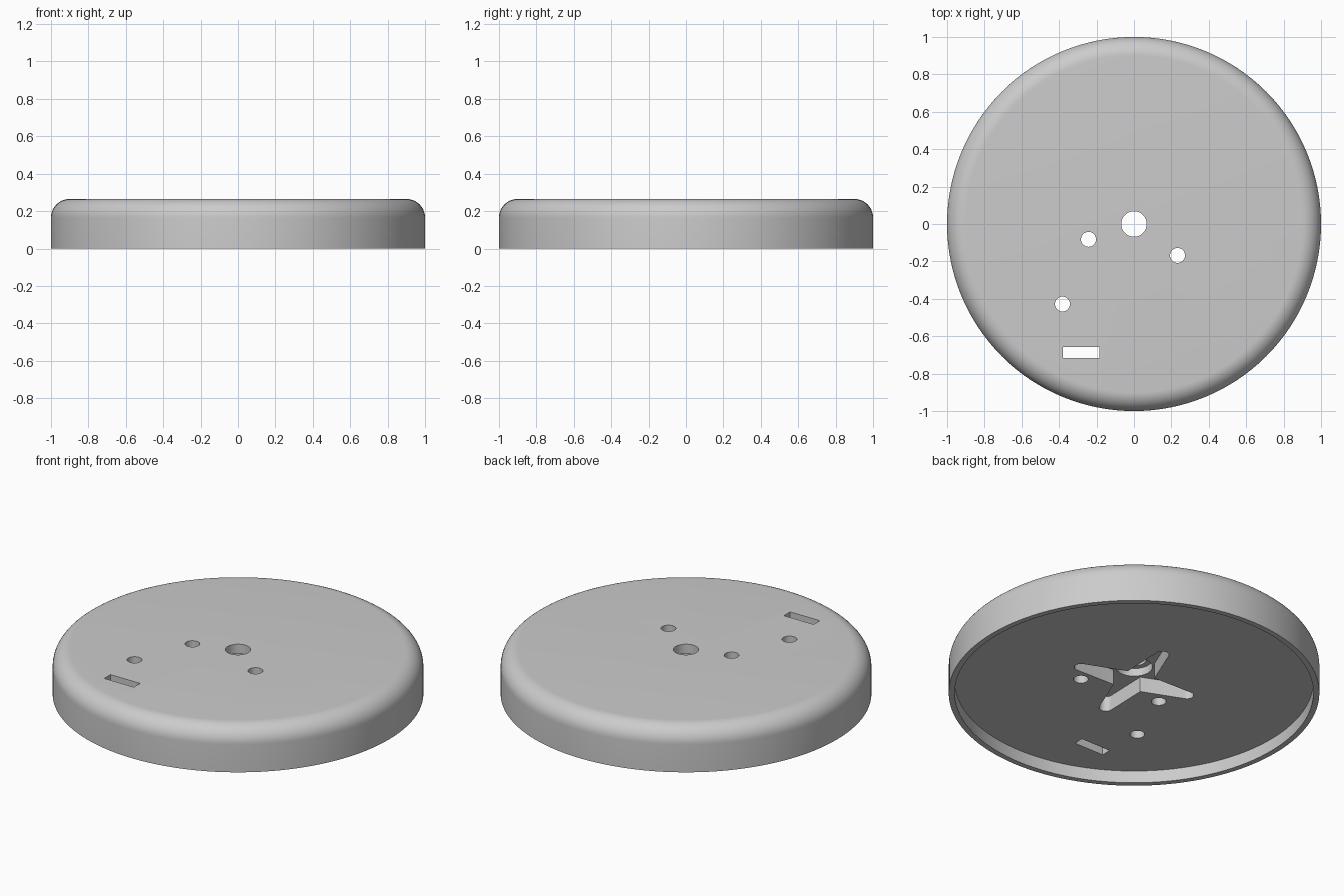
import bpy, bmesh
from math import sin, cos, pi, radians

old = bpy.data.objects.get("Cube")
if old:
    bpy.data.objects.remove(old, do_unlink=True)

TOP, FLOOR, RIM, FILLET = 0.265, 0.073, 0.968, 0.1

grey = bpy.data.materials.new("light grey")
grey.use_nodes = True
grey.diffuse_color = (0.6, 0.6, 0.6, 1)
grey.node_tree.nodes["Principled BSDF"].inputs["Base Color"].default_value = (0.6, 0.6, 0.6, 1)


def make_object(name, bm):
    bmesh.ops.recalc_face_normals(bm, faces=bm.faces)
    mesh = bpy.data.meshes.new(name)
    bm.to_mesh(mesh)
    bm.free()
    mesh.materials.append(grey)
    obj = bpy.data.objects.new(name, mesh)
    bpy.context.collection.objects.link(obj)
    return obj


def lathe(name, profile, steps):
    """Spin an open (radius, height) profile and cap both ends."""
    bm = bmesh.new()
    verts = [bm.verts.new((r, 0, z)) for r, z in profile]
    edges = [bm.edges.new(pair) for pair in zip(verts, verts[1:])]
    bmesh.ops.spin(bm, geom=verts + edges, axis=(0, 0, 1), cent=(0, 0, 0),
                   angle=2 * pi, steps=steps)
    bmesh.ops.remove_doubles(bm, verts=bm.verts, dist=1e-5)
    bmesh.ops.holes_fill(bm, edges=bm.edges, sides=0)
    return make_object(name, bm)


def prism(name, outline, low, high):
    """Extrude a flat outline upwards."""
    bm = bmesh.new()
    face = bm.faces.new([bm.verts.new((x, y, low)) for x, y in outline])
    top = bmesh.ops.extrude_face_region(bm, geom=[face])["geom"]
    bmesh.ops.translate(bm, vec=(0, 0, high - low),
                        verts=[v for v in top if isinstance(v, bmesh.types.BMVert)])
    return make_object(name, bm)


def arc(x, y, r, start, end, count):
    angles = [start + (end - start) * i / (count - 1) for i in range(count)]
    return [(x + r * cos(a), y + r * sin(a)) for a in angles]


def circle(x, y, r, sides=48):
    return arc(x, y, r, 0, 2 * pi, sides + 1)[:-1]


# Disc body: recessed floor, thin rim, wall and rounded shoulder
profile = [(RIM, FLOOR), (RIM, 0), (1, 0)]
profile += arc(1 - FILLET, TOP - FILLET, FILLET, 0, pi / 2, 13)
body = lathe("disc_body", profile, 128)

# Four-armed pocket with rounded, tapering arms
star = []
for i in range(4):
    a = radians(78) + i * pi / 2
    star.append((0.115 * cos(a - pi / 4), 0.115 * sin(a - pi / 4)))
    star += arc(0.323 * cos(a), 0.323 * sin(a), 0.037, a - 1.4, a + 1.4, 13)

slot = [(-0.38, -0.716), (-0.185, -0.716), (-0.185, -0.657), (-0.38, -0.657)]

# Pocket, hub, shaft hole, small holes and slot
cutters = [
    prism("arm_pocket", star, 0.03, 0.163),
    prism("hub_pocket", circle(0, 0, 0.1), 0.02, 0.21),
    prism("shaft_hole", circle(0, 0, 0.068), 0.01, 0.4),
    prism("slot_hole", slot, 0.01, 0.4),
]
for x, y in [(-0.243, -0.082), (0.233, -0.168), (-0.382, -0.428)]:
    cutters.append(prism("small_hole", circle(x, y, 0.04, 32), 0.01, 0.4))

bpy.ops.object.select_all(action="DESELECT")
bpy.context.view_layer.objects.active = body
body.select_set(True)
for cutter in cutters:
    cutter.hide_render = True
    cut = body.modifiers.new(cutter.name, "BOOLEAN")
    cut.operation = "DIFFERENCE"
    cut.solver = "EXACT"
    cut.object = cutter
    bpy.ops.object.modifier_apply(modifier=cut.name)
    bpy.data.objects.remove(cutter, do_unlink=True)

bpy.ops.object.shade_smooth_by_angle(angle=radians(30))
